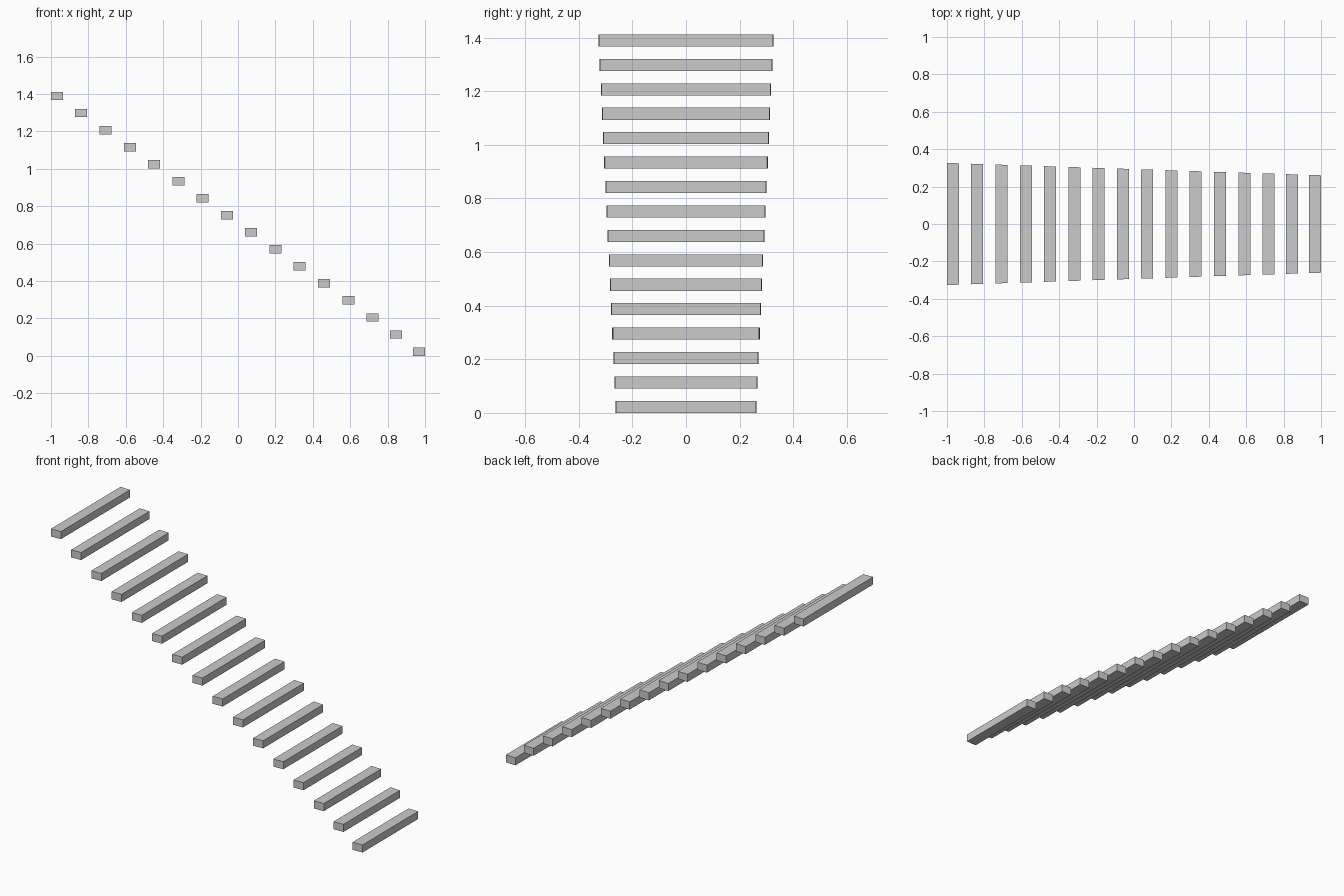
import bpy
import bmesh

if "Cube" in bpy.data.objects:
    bpy.data.objects.remove(bpy.data.objects["Cube"])

COUNT = 16
WIDTH, HEIGHT = 0.064, 0.045
RISE = 0.0911


def half_length(x):
    # Flight narrows steadily from the top (left) to the bottom (right)
    return 0.3265 - 0.0330 * (x + 1)


def tread(name, cx, z0):
    bm = bmesh.new()
    bmesh.ops.create_cube(bm, size=1)
    for v in bm.verts:
        x = cx + v.co.x * WIDTH
        v.co = (x, v.co.y * 2 * half_length(x), z0 + (v.co.z + 0.5) * HEIGHT)
    mesh = bpy.data.meshes.new(name)
    bm.to_mesh(mesh)
    bm.free()
    bpy.context.collection.objects.link(bpy.data.objects.new(name, mesh))


# Stair treads from top to bottom; the lowest two sit slightly closer together
for i in range(COUNT):
    cx = -0.968 + 0.1298 * i
    if i == COUNT - 2:
        cx = 0.846
    elif i == COUNT - 1:
        cx = 0.968
    tread(f"tread_{i + 1:02d}", cx, RISE * (COUNT - 1 - i))
